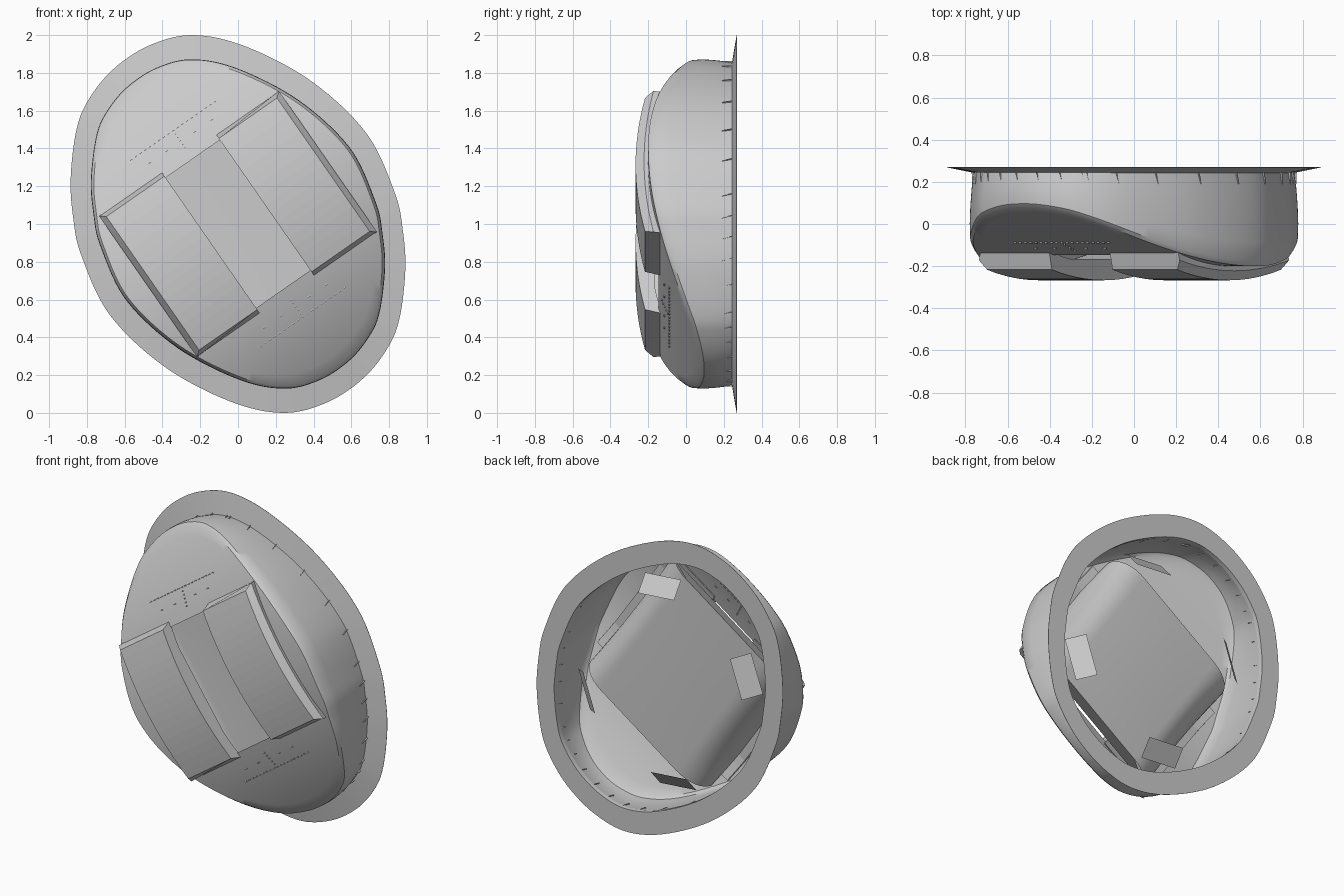
import bpy, bmesh, math
from mathutils import Vector, Matrix

if "Cube" in bpy.data.objects:
    bpy.data.objects.remove(bpy.data.objects["Cube"])

A = math.atan2(0.57, 0.82)          # tilt of the grip axes in the front plane
CA, SA = math.cos(A), math.sin(A)


def P(u, v, y):
    return Vector((CA * u - SA * v, y, 1 + SA * u + CA * v))


def to_uv(x, z):
    return (CA * x + SA * z, -SA * x + CA * z)


def front_y(v):                     # front face bends back along v
    return -0.2 + 0.28 * (abs(v) / 0.92) ** 2.1


def make(name, verts, faces, smooth=True):
    me = bpy.data.meshes.new(name)
    me.from_pydata([tuple(p) for p in verts], [], faces)
    bm = bmesh.new()
    bm.from_mesh(me)
    bmesh.ops.recalc_face_normals(bm, faces=bm.faces)
    bm.to_mesh(me)
    bm.free()
    ob = bpy.data.objects.new(name, me)
    bpy.context.collection.objects.link(ob)
    if smooth:
        bpy.ops.object.select_all(action='DESELECT')
        ob.select_set(True)
        bpy.context.view_layer.objects.active = ob
        bpy.ops.object.shade_smooth_by_angle(angle=math.radians(35))
    return ob


def loft(name, rings, closed=True, loop=False):
    n = len(rings[0])
    verts = [p for r in rings for p in r]
    faces = []
    m = len(rings)
    for i in range(m if loop else m - 1):
        k = (i + 1) % m
        for j in range(n if closed else n - 1):
            q = (j + 1) % n
            faces.append((i * n + j, i * n + q, k * n + q, k * n + j))
    return make(name, verts, faces)


# Egg-shaped outline, half given, other half by 180 degree turn
half = [(-.24, 1), (-.47, .945), (-.66, .82), (-.79, .66), (-.855, .5), (-.886, .24),
        (-.872, .03), (-.83, -.165), (-.68, -.48), (-.39, -.755), (-.04, -.94)]
ctrl = [Vector(p) for p in half] + [-Vector(p) for p in half]
outer = []
for i in range(len(ctrl)):
    a, b, c, d = (ctrl[(i + k) % len(ctrl)] for k in (-1, 0, 1, 2))
    for s in range(8):
        t = s / 8
        outer.append(0.5 * (2 * b + (c - a) * t + (2 * a - 5 * b + 4 * c - d) * t * t
                            + (3 * b - a - 3 * c + d) * t ** 3))
N = len(outer)
normals = []
for i in range(N):
    t = (outer[(i + 1) % N] - outer[i - 1]).normalized()
    n = Vector((t.y, -t.x))
    normals.append(n if n.dot(outer[i]) > 0 else -n)


def inset_pt(i, inset):             # slightly larger inset at top than at the sides
    n = normals[i]
    k = (.012 * abs(n.y) - .01 * abs(n.x)) if inset else 0
    return outer[i] - n * (inset + k)


def ring(inset, yfun):
    pts = []
    for i in range(N):
        u, v = to_uv(*inset_pt(i, inset))
        pts.append(P(u, v, yfun(v)))
    return pts


# Flat wedge-shaped rim flange
loft("rim_flange", [ring(0, lambda v: .268), ring(.136, lambda v: .243),
                    ring(.136, lambda v: .27), ring(0, lambda v: .27)], loop=True)

# Side wall and bowed front face with a rectangular opening
HU, HV = 0.52, 0.42
rings = []
for f, inset in ((0, .136), (.25, .126), (.5, .12), (.75, .117), (.95, .119)):
    rings.append(ring(inset, lambda v: .25 + f * (front_y(v) - .25)))
rings.append(ring(.133, front_y))
edge = [to_uv(*inset_pt(i, .133)) for i in range(N)]
for s in range(1, 9):
    r = []
    for u, v in edge:
        t = min(HU / max(abs(u), 1e-6), HV / max(abs(v), 1e-6), 1)
        k = 1 + (t - 1) * s / 8
        r.append(P(u * k, v * k, front_y(v * k)))
    rings.append(r)
loft("body_shell", rings)

# Hand pocket: flat floor with rounded sides that end just behind the front face
prof = []
for i in range(9):
    a = i * math.pi / 16
    prof.append((.33 + .19 * math.sin(a), math.cos(a)))
prof = [(-u, h) for u, h in reversed(prof)] + prof
rows = []
for i in range(13):
    v = -.54 + .09 * i
    low = front_y(v) + .015
    rows.append([P(u, v, low + (.05 - low) * h) for u, h in prof])
loft("pocket", rows, closed=False)
for s in (-1, 1):
    make("pocket_end", [P(-.33, s * .54, .05), P(.33, s * .54, .05),
                        P(.5, s * .46, -.09), P(-.5, s * .46, -.09)], [(0, 1, 2, 3)], False)

# Two arched grip panels with chamfered outer and end edges
M = 16
for s in (-1, 1):
    secs = []
    for i in range(M + 1):
        w = -1 + 2 * i / M
        y = -.267 + .05 * w * w
        v0, v1 = w * .455, w * .43
        back = max(-.165, front_y(v0) + .01)
        secs.append([P(s * .175, v0, back), P(s * .57, v0, back), P(s * .58, v0, y + .045),
                     P(s * .55, v1, y), P(s * .175, v1, y)])
    verts = [p for r in secs for p in r]
    faces = [(i * 5 + j, i * 5 + (j + 1) % 5, i * 5 + 5 + (j + 1) % 5, i * 5 + 5 + j)
             for i in range(M) for j in range(5)]
    faces += [(0, 1, 2, 3, 4), tuple(M * 5 + j for j in range(5))]
    make("grip_panel", verts, faces, False)

# Four tilted inner mounting tabs
for s in (-1, 1):
    for cx, cz in ((.05, .62), (-.575, .2)):
        c = Vector((cx, cz)) * s
        r = c.normalized()
        t = Vector((-r.y, r.x))
        verts = []
        for a, b in ((-1, -1), (1, -1), (1, 1), (-1, 1)):
            q = c + t * a * .13 + r * b * .05
            verts.append(Vector((q.x, .2 - b * .042, 1 + q.y)))
        make("mounting_tab", verts, [(0, 1, 2, 3)], False)


def boxes(name, items):
    bm = bmesh.new()
    for mat in items:
        bmesh.ops.create_cube(bm, size=1, matrix=mat)
    me = bpy.data.meshes.new(name)
    bm.to_mesh(me)
    bm.free()
    bpy.context.collection.objects.link(bpy.data.objects.new(name, me))


# Small slim ribs around the wall next to the flange
ribs = []
for i in range(0, N, 5):
    q = inset_pt(i, .13)
    ang = math.atan2(normals[i].y, normals[i].x)
    ribs.append(Matrix.Translation((q.x, .218, 1 + q.y)) @ Matrix.Rotation(-ang, 4, 'Y')
                @ Matrix.Rotation(.25, 4, 'X') @ Matrix.Diagonal((.008, .056, .004, 1)))
boxes("wall_ribs", ribs)

# Dotted rows, stems and studs above and below the grips
dots = []
for s in (-1, 1):
    spots = [(-.27 + .03 * i, .6, .014) for i in range(19)]
    spots += [(0, .49 + .022 * i, .008) for i in range(5)]
    spots += [(u, .53, .016) for u in (-.2, -.09, .09, .2)]
    for u, v, w in spots:
        dots.append(Matrix.Translation(P(u, s * v, front_y(v) - .001))
                    @ Matrix.Rotation(-A, 4, 'Y') @ Matrix.Diagonal((w, .012, .006, 1)))
boxes("stud_rows", dots)
